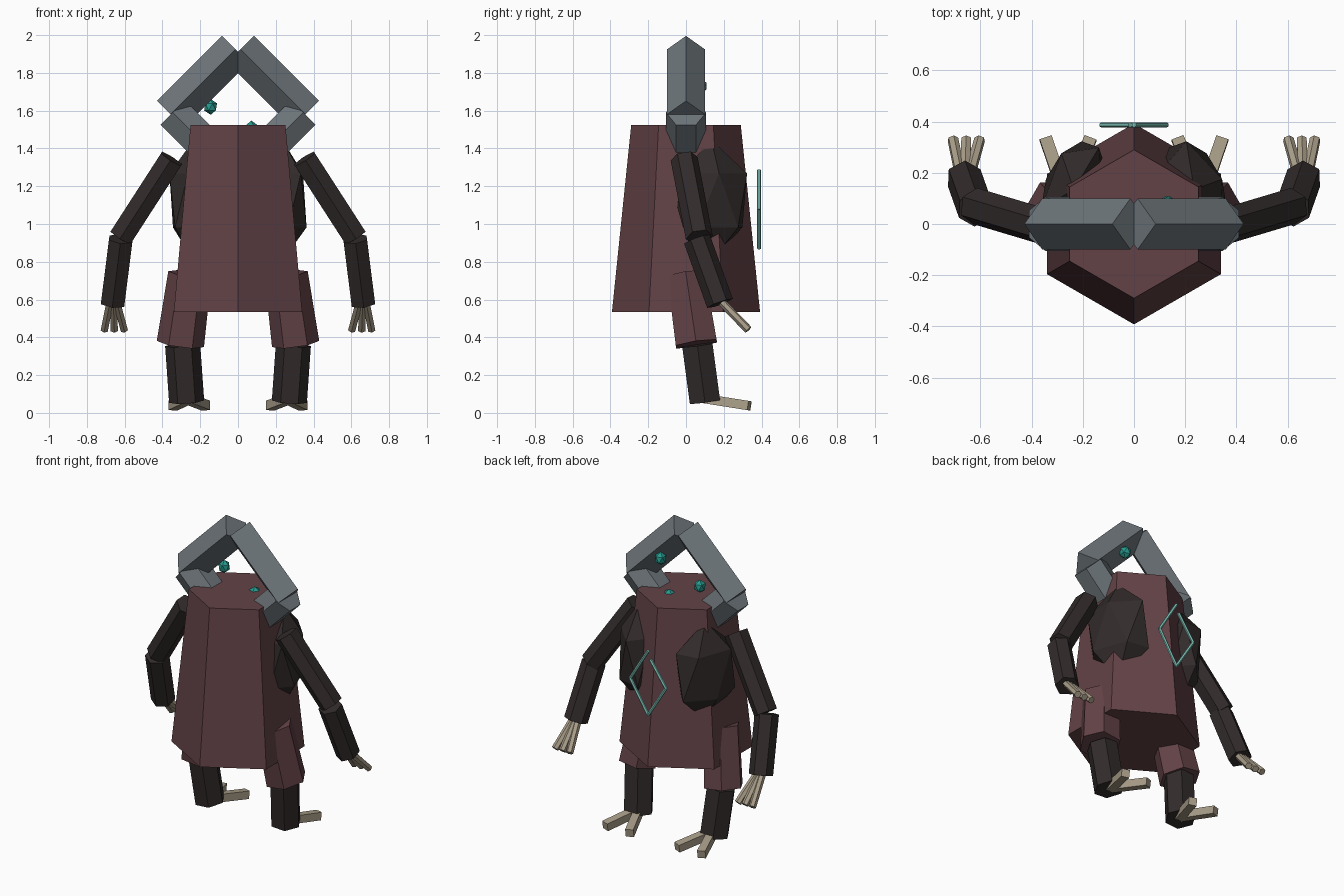
import bpy, bmesh, math
from mathutils import Vector, Matrix

if "Cube" in bpy.data.objects:
    bpy.data.objects.remove(bpy.data.objects["Cube"])


def material(name, rgb):
    m = bpy.data.materials.new(name)
    m.use_nodes = True
    m.diffuse_color = (*rgb, 1)
    m.node_tree.nodes["Principled BSDF"].inputs["Base Color"].default_value = (*rgb, 1)
    return m


CLOTH = material("dull maroon cloth", (0.125, 0.055, 0.062))
FUR = material("near black hide", (0.032, 0.024, 0.024))
STEEL = material("blue grey", (0.155, 0.18, 0.195))
BONE = material("bone tan", (0.40, 0.34, 0.25))
TEAL = material("teal gem", (0.02, 0.32, 0.27))
MINT = material("pale mint", (0.22, 0.58, 0.51))

X, Y = Vector((1, 0, 0)), Vector((0, 1, 0))


def finish(name, bm, mat):
    bmesh.ops.recalc_face_normals(bm, faces=bm.faces)
    mesh = bpy.data.meshes.new(name)
    bm.to_mesh(mesh)
    bm.free()
    mesh.materials.append(mat)
    ob = bpy.data.objects.new(name, mesh)
    bpy.context.collection.objects.link(ob)
    return ob


def prism(name, a, b, r, mat, sides=6, ref=Y, r_end=None, turn=0.0):
    """Straight flat-sided bar from a to b with one corner pointing along ref."""
    a, b = Vector(a), Vector(b)
    d = (b - a).normalized()
    u = (ref - d * ref.dot(d)).normalized()
    v = d.cross(u)
    bm = bmesh.new()
    rings = []
    for p, rad in ((a, r), (b, r_end or r)):
        angles = [turn + math.tau * i / sides for i in range(sides)]
        rings.append([bm.verts.new(p + rad * (u * math.cos(t) + v * math.sin(t))) for t in angles])
    for i in range(sides):
        j = (i + 1) % sides
        bm.faces.new((rings[0][i], rings[0][j], rings[1][j], rings[1][i]))
    bm.faces.new(rings[0][::-1])
    bm.faces.new(rings[1])
    return finish(name, bm, mat)


def gem(name, centre, radii, mat, spin=0.0):
    """Faceted twenty-sided stone, stretched and spun about z."""
    bm = bmesh.new()
    bmesh.ops.create_icosphere(bm, subdivisions=1, radius=1.0)
    bm.transform(Matrix.Translation(centre) @ Matrix.Rotation(spin, 4, "Z")
                 @ Matrix.Diagonal((*radii, 1)))
    return finish(name, bm, mat)


# Robe
prism("robe", (0, 0, 0.535), (0, 0, 1.525), 0.392, CLOTH, r_end=0.29)

for side, s in (("left", 1), ("right", -1)):
    def at(x, y, z):
        return (s * x, y, z)

    # Open hood: roof beam and cheek guard
    prism(side + "_hood_beam", at(0.014, 0, 1.925), at(0.358, 0, 1.581), 0.1, STEEL, sides=4)
    prism(side + "_cheek_guard", at(0.345, 0, 1.59), at(0.14, 0, 1.385), 0.106, STEEL)

    # Back lobes
    gem(side + "_back_lobe", at(0.235, 0.135, 1.125), (0.13, 0.22, 0.32), FUR, s * 0.35)

    # Arms
    prism(side + "_upper_arm", at(0.352, -0.01, 1.345), at(0.62, 0.07, 0.93), 0.072, FUR)
    prism(side + "_forearm", at(0.62, 0.058, 0.92), at(0.663, 0.18, 0.58), 0.072, FUR)
    for i in (-1, 0, 1):
        prism(f"{side}_finger_{i + 2}", at(0.66 + 0.018 * i, 0.19, 0.585),
              at(0.655 + 0.052 * i, 0.33, 0.44), 0.022, BONE)

    # Legs
    prism(side + "_thigh", at(0.255, 0, 0.735), at(0.305, 0.055, 0.365), 0.115, CLOTH,
          ref=X, r_end=0.126)
    prism(side + "_shin", at(0.293, 0.06, 0.36), at(0.272, 0.10, 0.06), 0.093, FUR, ref=X)
    for label, x in (("outer", 0.345), ("inner", 0.17)):
        prism(f"{side}_{label}_toe", at(0.265, 0.10, 0.075), at(x, 0.335, 0.038),
              0.035, BONE, sides=4, ref=X, turn=math.pi / 4)

    # Floating diamond emblem
    top = (0, 0.387, 1.285) if s > 0 else (-0.015, 0.387, 1.235)
    corner = at(0.128, 0.387, 1.075)
    prism(side + "_emblem_upper_rod", corner, top, 0.01, MINT)
    prism(side + "_emblem_lower_rod", corner, (0, 0.387, 0.87), 0.01, MINT)

# Floating eyes
for i, c in enumerate(((-0.145, 0.065, 1.62), (0.13, 0.075, 1.73), (0.07, 0.07, 1.505))):
    gem(f"eye_{i + 1}", c, (0.038, 0.038, 0.042), TEAL)
